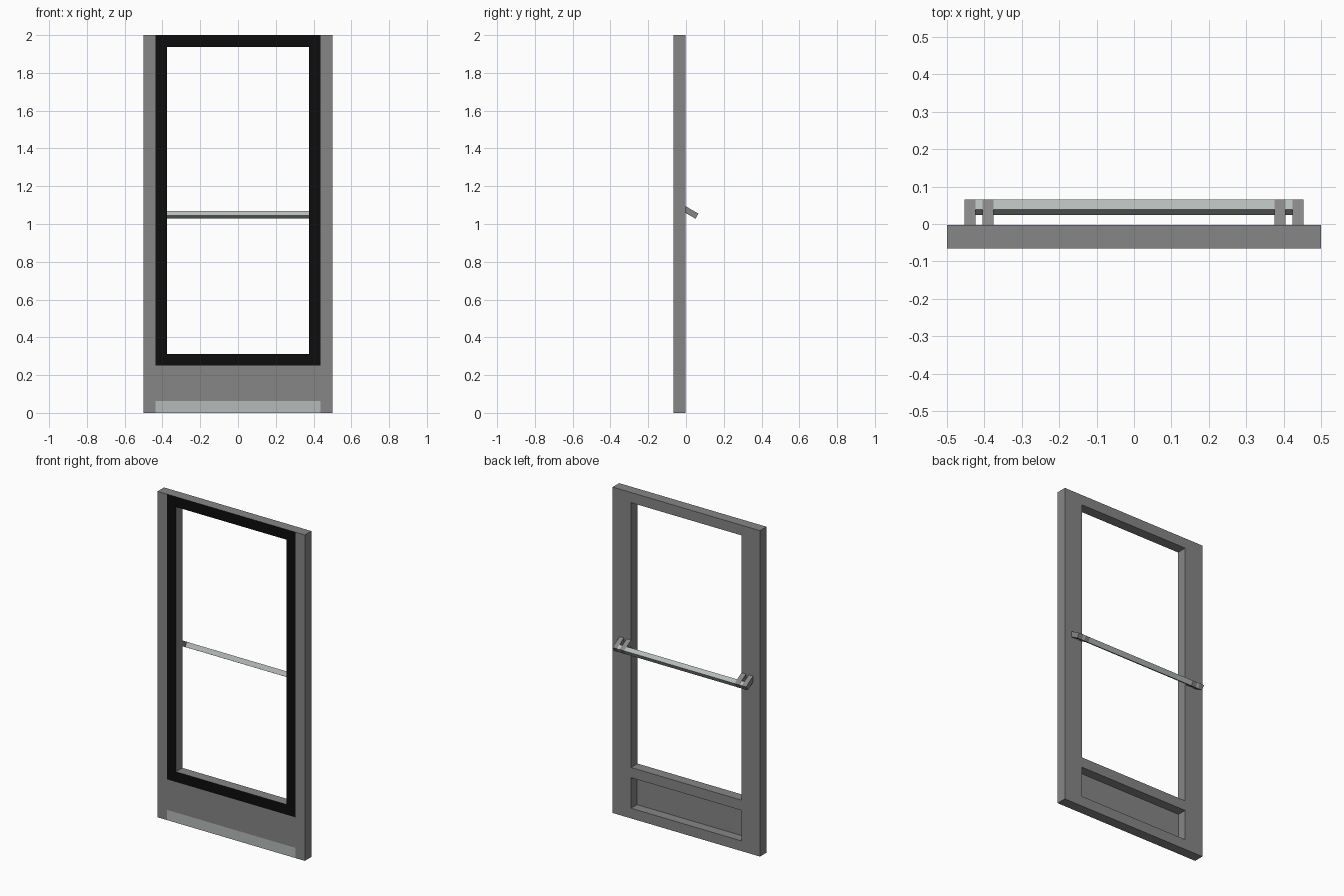
import bpy, bmesh, math
from mathutils import Matrix, Vector

if "Cube" in bpy.data.objects:
    bpy.data.objects.remove(bpy.data.objects["Cube"])


def mat(name, c):
    m = bpy.data.materials.new(name)
    m.diffuse_color = (*c, 1)
    m.use_nodes = True
    m.node_tree.nodes["Principled BSDF"].inputs["Base Color"].default_value = m.diffuse_color
    return m


GREY = mat("grey metal", (0.24, 0.24, 0.24))
BLACK = mat("black seal", (0.004, 0.004, 0.004))
SILVER = mat("silver metal", (0.46, 0.50, 0.48))

FRONT, BACK = -0.066, -0.003


def finish(bm, name, mats):
    me = bpy.data.meshes.new(name)
    bmesh.ops.recalc_face_normals(bm, faces=bm.faces)
    bm.to_mesh(me)
    bm.free()
    for m in mats:
        me.materials.append(m)
    ob = bpy.data.objects.new(name, me)
    bpy.context.collection.objects.link(ob)
    return ob


def box(name, lo, hi, m, xf=Matrix()):
    lo, hi = Vector(lo), Vector(hi)
    bm = bmesh.new()
    bmesh.ops.create_cube(bm, size=1, matrix=xf @ Matrix.Translation((lo + hi) / 2)
                          @ Matrix.Diagonal((*(hi - lo), 1)))
    return finish(bm, name, [m])


# Door frame: grid of cells with two openings, extruded to thickness
xs = [-0.5, -0.4375, -0.375, 0.375, 0.4375, 0.5]
zs = [0, 0.0625, 0.25, 0.3125, 1.9375, 2]
bm = bmesh.new()
v = [[bm.verts.new((x, FRONT, z)) for x in xs] for z in zs]
for j in range(5):
    for i in range(5):
        if i == 2 and j in (1, 3):
            continue
        bm.faces.new((v[j][i], v[j][i + 1], v[j + 1][i + 1], v[j + 1][i]))
front = bm.faces[:]
ext = bmesh.ops.extrude_face_region(bm, geom=front, use_keep_orig=True)
for e in ext["geom"]:
    if isinstance(e, bmesh.types.BMVert):
        e.co.y = BACK
# Front face colours: black surround and silver kick strip
for f in bm.faces:
    c = f.calc_center_median()
    if c.y < FRONT + 0.001 and abs(c.x) < 0.4375:
        f.material_index = 1 if c.z > 0.25 else 2 if c.z < 0.0625 else 0
finish(bm, "door_frame", [GREY, BLACK, SILVER])

# Thin lower panel, leaving a recess on the back
box("lower_panel", (-0.375, FRONT, 0.0625), (0.375, FRONT + 0.005, 0.25), GREY)

# Push bar and its arms, tilted down away from the door (origin = lower tip)
S = 0.031
tilt = Matrix.Translation((0, 0.0505, 1.028)) @ Matrix.Rotation(math.radians(-30), 4, 'X')
box("push_bar", (-0.43, -S, 0.0004), (0.43, -0.0004, S - 0.0004), SILVER, tilt)
for s, side in ((-1, "left"), (1, "right")):
    for a, part in ((0.375, "inner"), (0.4235, "outer")):
        x = sorted((s * a, s * (a + 0.03)))
        box(f"{side}_{part}_bar_arm", (x[0], -0.08, 0), (x[1], 0, S), GREY, tilt)
